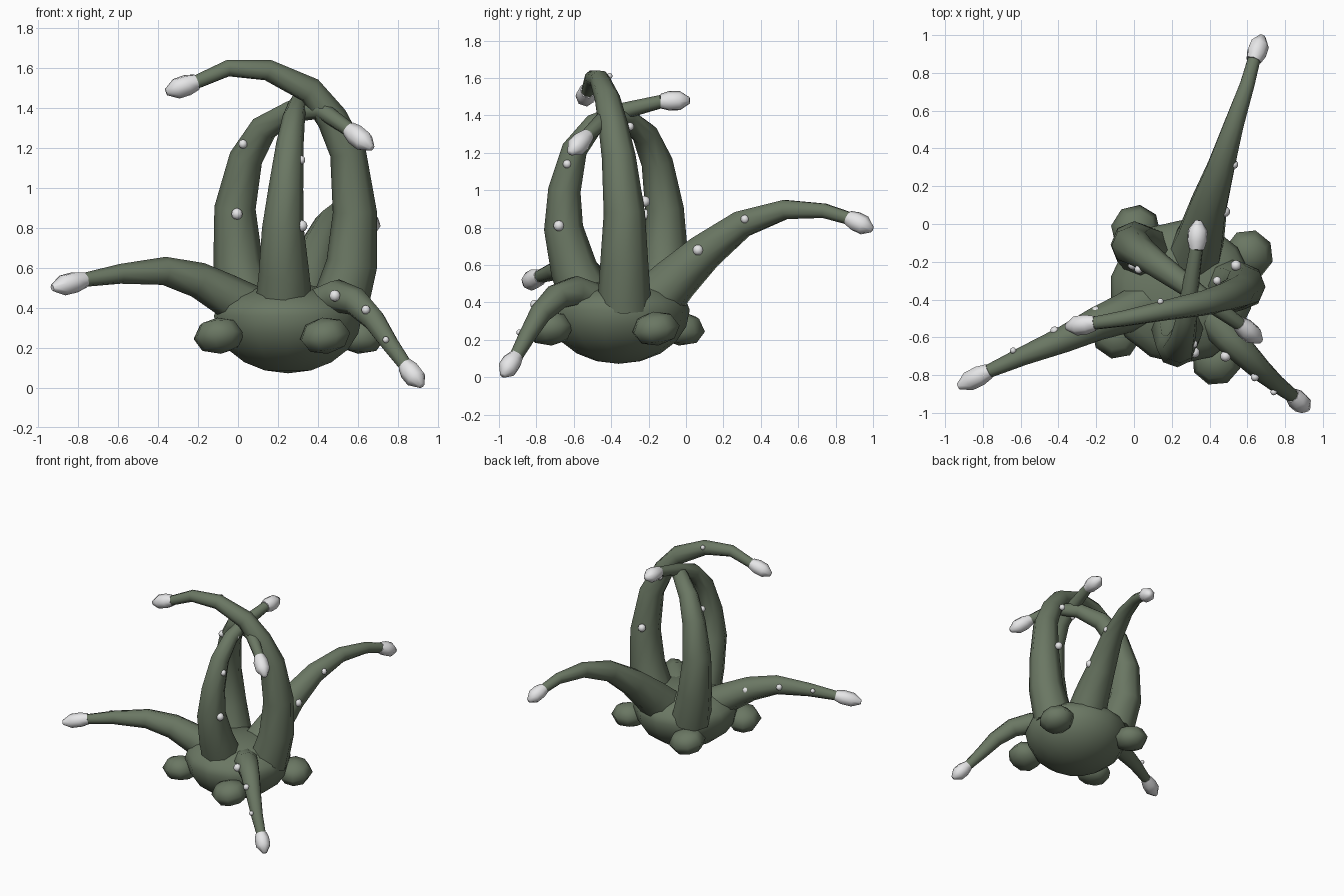
import bpy
import bmesh
import math
from mathutils import Vector, Matrix

cube = bpy.data.objects.get("Cube")
if cube:
    bpy.data.objects.remove(cube, do_unlink=True)


def make_material(name, color):
    mat = bpy.data.materials.new(name)
    mat.use_nodes = True
    mat.diffuse_color = color
    mat.node_tree.nodes["Principled BSDF"].inputs["Base Color"].default_value = color
    return mat


GREEN = make_material("moss green", (0.145, 0.185, 0.125, 1))
WHITE = make_material("pale bone", (0.8, 0.8, 0.81, 1))


def finish(bm, name, material, angle=62):
    """Turn a bmesh into a smooth shaded object that keeps sharp creases."""
    bmesh.ops.recalc_face_normals(bm, faces=bm.faces)
    mesh = bpy.data.meshes.new(name)
    bm.to_mesh(mesh)
    bm.free()
    mesh.materials.append(material)
    obj = bpy.data.objects.new(name, mesh)
    bpy.context.collection.objects.link(obj)
    bpy.ops.object.select_all(action="DESELECT")
    obj.select_set(True)
    bpy.context.view_layer.objects.active = obj
    bpy.ops.object.shade_smooth_by_angle(angle=math.radians(angle))


def sweep(name, points, radii, sides, material):
    """Skin a ring of the given radius along each point of a path."""
    bm = bmesh.new()
    rings = []
    last = len(points) - 1
    normal = old_tangent = None
    for i, point in enumerate(points):
        tangent = (points[min(i + 1, last)] - points[max(i - 1, 0)]).normalized()
        if normal is None:
            normal = tangent.orthogonal().normalized()
        else:
            normal = old_tangent.rotation_difference(tangent) @ normal
        old_tangent = tangent
        side = tangent.cross(normal)
        ring = []
        for k in range(sides):
            a = math.tau * k / sides
            ring.append(bm.verts.new(point + radii[i] * (math.cos(a) * normal + math.sin(a) * side)))
        rings.append(ring)
    for low, high in zip(rings, rings[1:]):
        for k in range(sides):
            n = (k + 1) % sides
            bm.faces.new((low[k], low[n], high[n], high[k]))
    bm.faces.new(rings[0])
    bm.faces.new(rings[-1])
    finish(bm, name, material)


def ball(name, transform, material, segments, rings):
    bm = bmesh.new()
    bmesh.ops.create_uvsphere(bm, u_segments=segments, v_segments=rings, radius=1)
    bm.transform(transform)
    finish(bm, name, material)


def tentacle(name, path, tip_end, base_radius, suckers, falloff=1.15):
    """Tapered arm with a blunt bone tip and three shrinking suckers."""
    path = [Vector(p) for p in path]
    lengths = [0.0]
    for a, b in zip(path, path[1:]):
        lengths.append(lengths[-1] + (b - a).length)
    end = 0.036
    radii = [end + (base_radius - end) * (1 - d / lengths[-1]) ** falloff for d in lengths]
    sweep(name, path, radii, 8, GREEN)

    start, stop = path[-1], Vector(tip_end)
    profile = [(-0.03, 0.041), (0.27, 0.054), (0.65, 0.053), (1.0, 0.017)]
    sweep(name + "_tip", [start.lerp(stop, t) for t, r in profile],
          [r for t, r in profile], 7, WHITE)

    for i, place in enumerate(suckers):
        size = Matrix.Scale(0.029 - 0.006 * i, 4)
        ball(f"{name}_sucker_{i + 1}", Matrix.Translation(place) @ size, WHITE, 10, 6)


# Body: a round bowl with a flattened top
CENTRE = Vector((0.25, -0.36, 0.36))
bm = bmesh.new()
bmesh.ops.create_uvsphere(bm, u_segments=14, v_segments=10, radius=1)
for v in bm.verts:
    v.co = CENTRE + Vector((v.co.x * 0.38, v.co.y * 0.38, v.co.z * (0.16 if v.co.z > 0 else 0.288)))
finish(bm, "body", GREEN)

# Four squashed knobs around the body
for i, angle in enumerate((29, 126, 213, 297)):
    turn = Matrix.Rotation(math.radians(angle), 4, "Z")
    place = Matrix.Translation((CENTRE.x, CENTRE.y, 0.26)) @ turn @ Matrix.Translation((0.41, 0, 0))
    tilt = Matrix.Rotation(math.radians(10), 4, "X")
    size = Matrix.Diagonal((0.13, 0.135, 0.092, 1))
    ball(f"knob_{i + 1}", place @ tilt @ size, GREEN, 8, 4)

# Three arms that spread outwards
tentacle("right_arm",
         [(0.05, -0.43, 0.4), (-0.07, -0.48, 0.47), (-0.2, -0.53, 0.54), (-0.37, -0.61, 0.585),
          (-0.59, -0.7, 0.57), (-0.77, -0.78, 0.54)],
         (-0.93, -0.86, 0.5), 0.12,
         [(-0.2, -0.465, 0.55), (-0.42, -0.565, 0.595), (-0.64, -0.67, 0.585)])
tentacle("left_front_arm",
         [(0.4, -0.48, 0.4), (0.5, -0.6, 0.46), (0.59, -0.69, 0.43), (0.68, -0.78, 0.34),
          (0.76, -0.85, 0.22), (0.84, -0.91, 0.11)],
         (0.92, -0.98, 0.01), 0.1,
         [(0.485, -0.7, 0.46), (0.64, -0.81, 0.39), (0.74, -0.89, 0.24)])
tentacle("back_arm",
         [(0.32, -0.17, 0.4), (0.355, -0.06, 0.52), (0.395, 0.1, 0.67), (0.46, 0.3, 0.82),
          (0.53, 0.53, 0.897), (0.6, 0.74, 0.89), (0.635, 0.87, 0.85)],
         (0.68, 0.995, 0.79), 0.15,
         [(0.48, 0.065, 0.68), (0.53, 0.315, 0.845), (0.58, 0.61, 0.905)], 1.4)

# Three tall arms that bend across each other above the body
tentacle("left_tall_arm",
         [(0.5, -0.33, 0.38), (0.57, -0.33, 0.62), (0.585, -0.33, 0.88), (0.55, -0.36, 1.18),
          (0.47, -0.39, 1.35), (0.36, -0.42, 1.49), (0.15, -0.46, 1.59), (-0.05, -0.5, 1.6),
          (-0.21, -0.525, 1.53)],
         (-0.36, -0.545, 1.48), 0.145,
         [(0.54, -0.22, 0.94), (0.44, -0.3, 1.34), (0.14, -0.41, 1.61)])
tentacle("back_tall_arm",
         [(0.06, -0.15, 0.38), (0, -0.11, 0.62), (-0.015, -0.115, 0.9), (0.04, -0.155, 1.15),
          (0.13, -0.22, 1.3), (0.27, -0.32, 1.385), (0.42, -0.43, 1.39), (0.56, -0.53, 1.29)],
         (0.67, -0.62, 1.2), 0.145,
         [(-0.005, -0.215, 0.87), (0.025, -0.24, 1.22), (0.28, -0.37, 1.345)])
tentacle("front_tall_arm",
         [(0.23, -0.5, 0.36), (0.23, -0.6, 0.58), (0.225, -0.655, 0.8), (0.24, -0.65, 1.0),
          (0.26, -0.595, 1.22), (0.28, -0.49, 1.355), (0.3, -0.33, 1.425), (0.33, -0.13, 1.475)],
         (0.34, 0.02, 1.48), 0.15,
         [(0.32, -0.68, 0.81), (0.315, -0.635, 1.14), (0.32, -0.47, 1.36)], 1.3)
